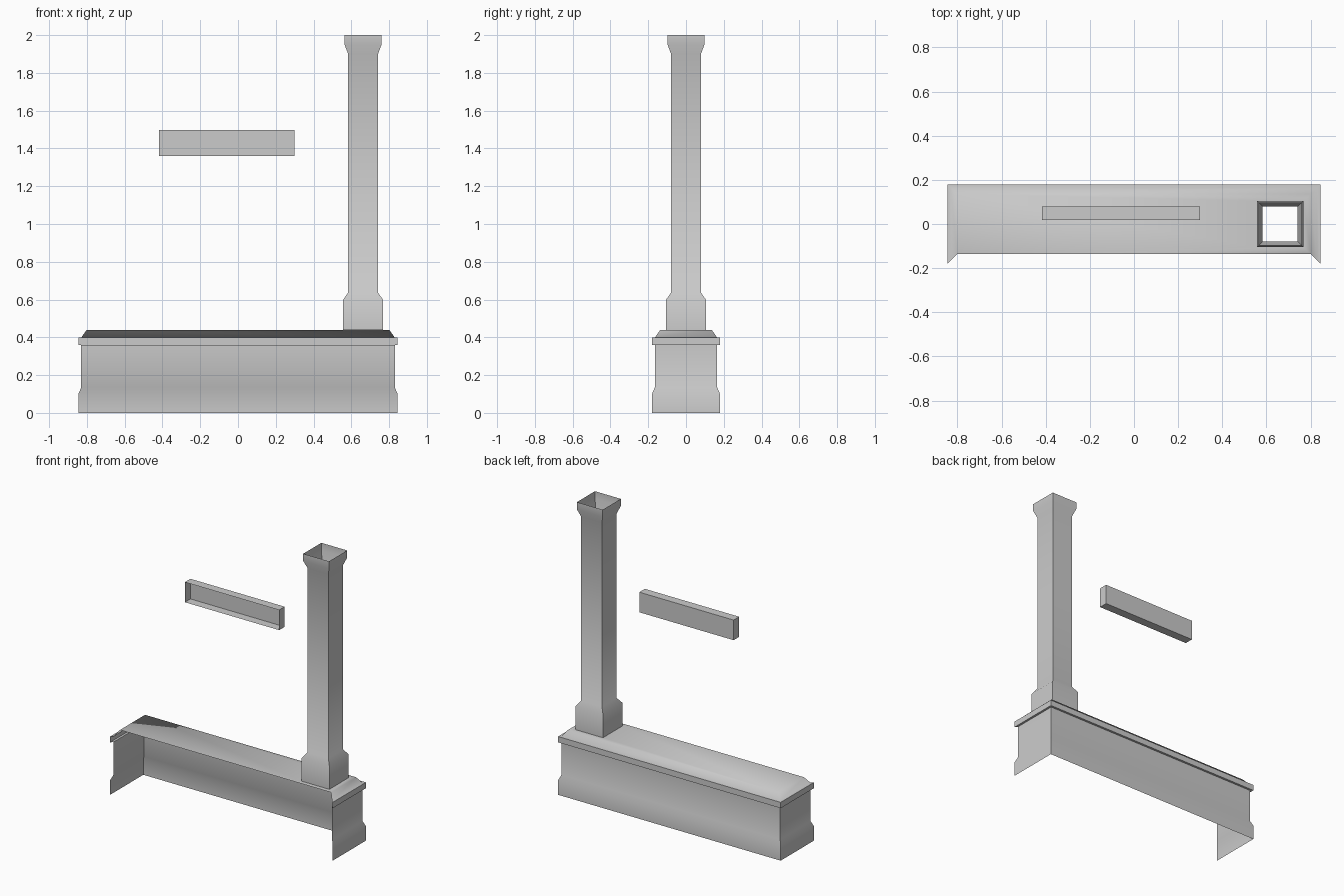
import bpy, bmesh, math

if "Cube" in bpy.data.objects:
    bpy.data.objects.remove(bpy.data.objects["Cube"])


def finish(name, bm):
    mesh = bpy.data.meshes.new(name)
    bm.to_mesh(mesh)
    bm.free()
    ob = bpy.data.objects.new(name, mesh)
    bpy.context.collection.objects.link(ob)
    bpy.ops.object.select_all(action='DESELECT')
    ob.select_set(True)
    bpy.context.view_layer.objects.active = ob
    bpy.ops.object.shade_smooth_by_angle(angle=math.radians(60))
    return ob


def stacked_shell(name, rings, open_front=0, close_back=False):
    """Skin rectangular rings (cx, cy, half_x, half_y, z) from first to last.
    The first open_front strips have no front wall."""
    bm = bmesh.new()
    corners = ((-1, -1), (1, -1), (1, 1), (-1, 1))
    loops = [[bm.verts.new((cx + sx * hx, cy + sy * hy, z)) for sx, sy in corners]
             for cx, cy, hx, hy, z in rings]
    for k, (a, b) in enumerate(zip(loops, loops[1:])):
        for i in range(4):
            if i == 0 and k < open_front:
                continue
            j = (i + 1) % 4
            bm.faces.new((a[i], a[j], b[j], b[i]))
    if close_back:
        bm.faces.new(loops[-1])
        bm.faces.new(loops[0][::-1])
    return finish(name, bm)


COL_X, COL_HALF, TOP_Z = 0.662, 0.105, 0.44

# Moulded plinth: (inset, z) profile, front left open, top cut out under the column
profile = [(0, 0), (0, 0.10), (0.015, 0.135), (0.015, 0.36),
           (0, 0.36), (0, 0.40), (0.016, 0.40), (0.044, TOP_Z)]
rings = [(0, 0, 0.845 - d, 0.18 - d, z) for d, z in profile]
rings.append((COL_X, 0, COL_HALF, COL_HALF, TOP_Z))
stacked_shell("plinth", rings, open_front=len(profile) - 1)

# Hollow square column with wider foot and flared head
column = [(COL_HALF, TOP_Z), (COL_HALF, 0.60), (0.079, 0.637),
          (0.079, 1.90), (0.098, 1.95), (0.098, 2.0)]
stacked_shell("column", [(COL_X, 0, h, h, z) for h, z in column])

# Floating panel tray, open at the front
panel = [(-0.059, 0.049, 0.358, 0.03, z) for z in (1.36, 1.498)]
stacked_shell("wall_panel", panel, open_front=1, close_back=True)
